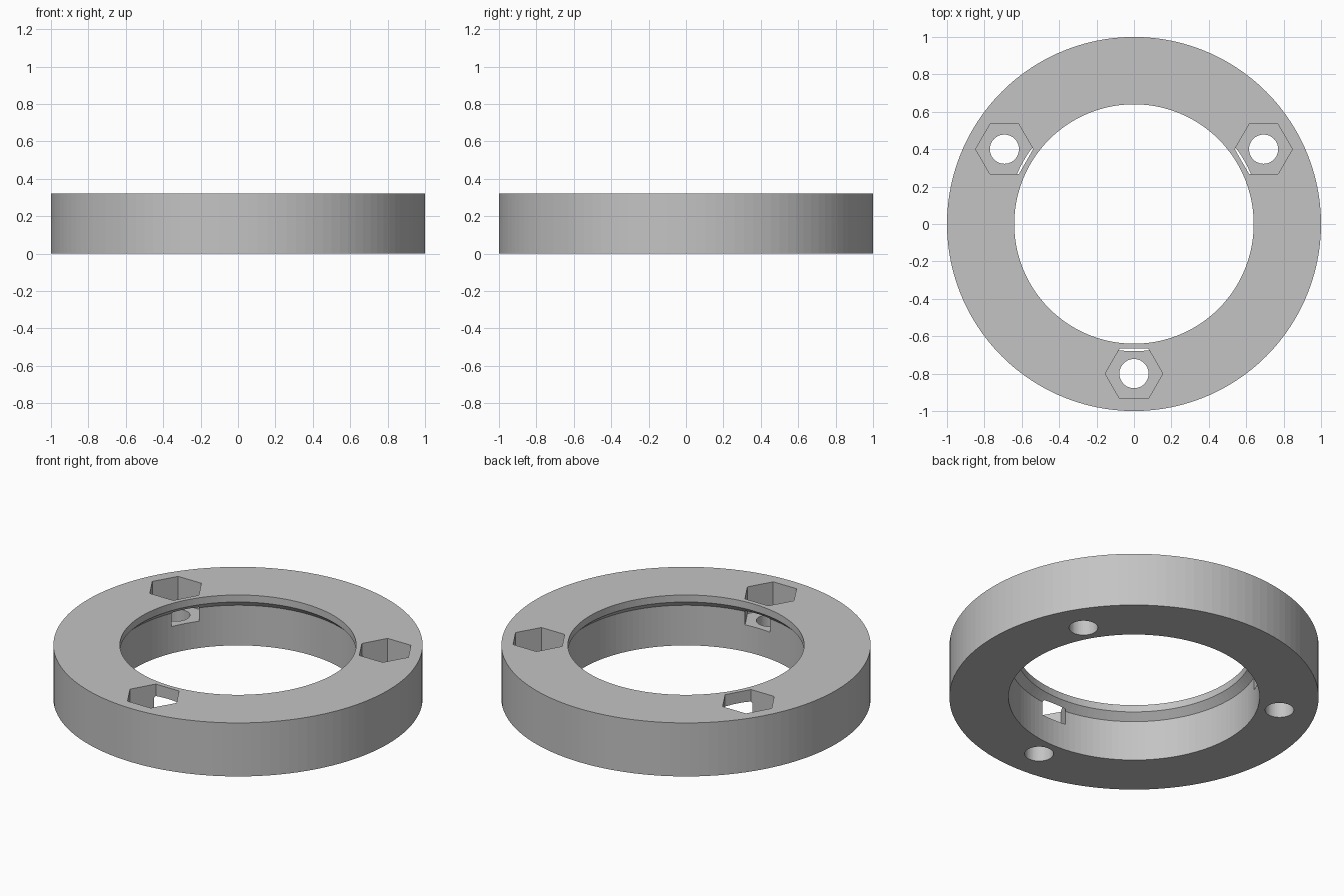
import bpy, bmesh
from math import sin, cos, pi, radians

if "Cube" in bpy.data.objects:
    bpy.data.objects.remove(bpy.data.objects["Cube"], do_unlink=True)

SEGMENTS = 120
HEIGHT = 0.32
BOLT_RADIUS = 0.8

grey = bpy.data.materials.new("plain grey")
grey.use_nodes = True
colour = (0.55, 0.55, 0.55, 1)
grey.diffuse_color = colour
grey.node_tree.nodes["Principled BSDF"].inputs["Base Color"].default_value = colour


def make_object(name, bm):
    bmesh.ops.recalc_face_normals(bm, faces=bm.faces)
    mesh = bpy.data.meshes.new(name)
    bm.to_mesh(mesh)
    bm.free()
    mesh.materials.append(grey)
    obj = bpy.data.objects.new(name, mesh)
    bpy.context.collection.objects.link(obj)
    return obj


def lathe(name, profile):
    """Spin a closed (radius, z) profile into a ring."""
    bm = bmesh.new()
    loops = []
    for i in range(SEGMENTS):
        a = 2 * pi * i / SEGMENTS
        loops.append([bm.verts.new((r * cos(a), r * sin(a), z)) for r, z in profile])
    for i, here in enumerate(loops):
        there = loops[(i + 1) % SEGMENTS]
        for j in range(len(profile)):
            k = (j + 1) % len(profile)
            bm.faces.new((here[j], there[j], there[k], here[k]))
    return make_object(name, bm)


def prism(name, centre, radius, sides, low, high):
    """Upright prism with its first corner towards +x."""
    bm = bmesh.new()
    corners = []
    for i in range(sides):
        a = 2 * pi * i / sides
        corners.append(bm.verts.new((centre[0] + radius * cos(a), centre[1] + radius * sin(a), low)))
    base = bm.faces.new(corners)
    top = bmesh.ops.extrude_face_region(bm, geom=[base])["geom"]
    bmesh.ops.translate(bm, vec=(0, 0, high - low),
                        verts=[v for v in top if isinstance(v, bmesh.types.BMVert)])
    return make_object(name, bm)


def cut(target, cutter):
    mod = target.modifiers.new("cut", "BOOLEAN")
    mod.operation = "DIFFERENCE"
    mod.solver = "EXACT"
    mod.object = cutter
    cutter.hide_render = True
    bpy.context.view_layer.objects.active = target
    bpy.ops.object.modifier_apply(modifier=mod.name)
    bpy.data.objects.remove(cutter, do_unlink=True)


# Ring body: wide bore below, chamfer up to a narrow lip at the top
ring = lathe("mounting_ring", [
    (1.0, 0), (1.0, HEIGHT), (0.64, HEIGHT), (0.64, 0.278), (0.68, 0.24), (0.68, 0)])

# Three bolt holes with hexagonal nut pockets that break into the bore
for angle in (-90, 30, 150):
    a = radians(angle)
    centre = (BOLT_RADIUS * cos(a), BOLT_RADIUS * sin(a))
    cut(ring, prism("nut_pocket", centre, 0.154, 6, 0.16, HEIGHT + 0.1))
    cut(ring, prism("bolt_hole", centre, 0.078, 48, -0.1, HEIGHT + 0.1))
